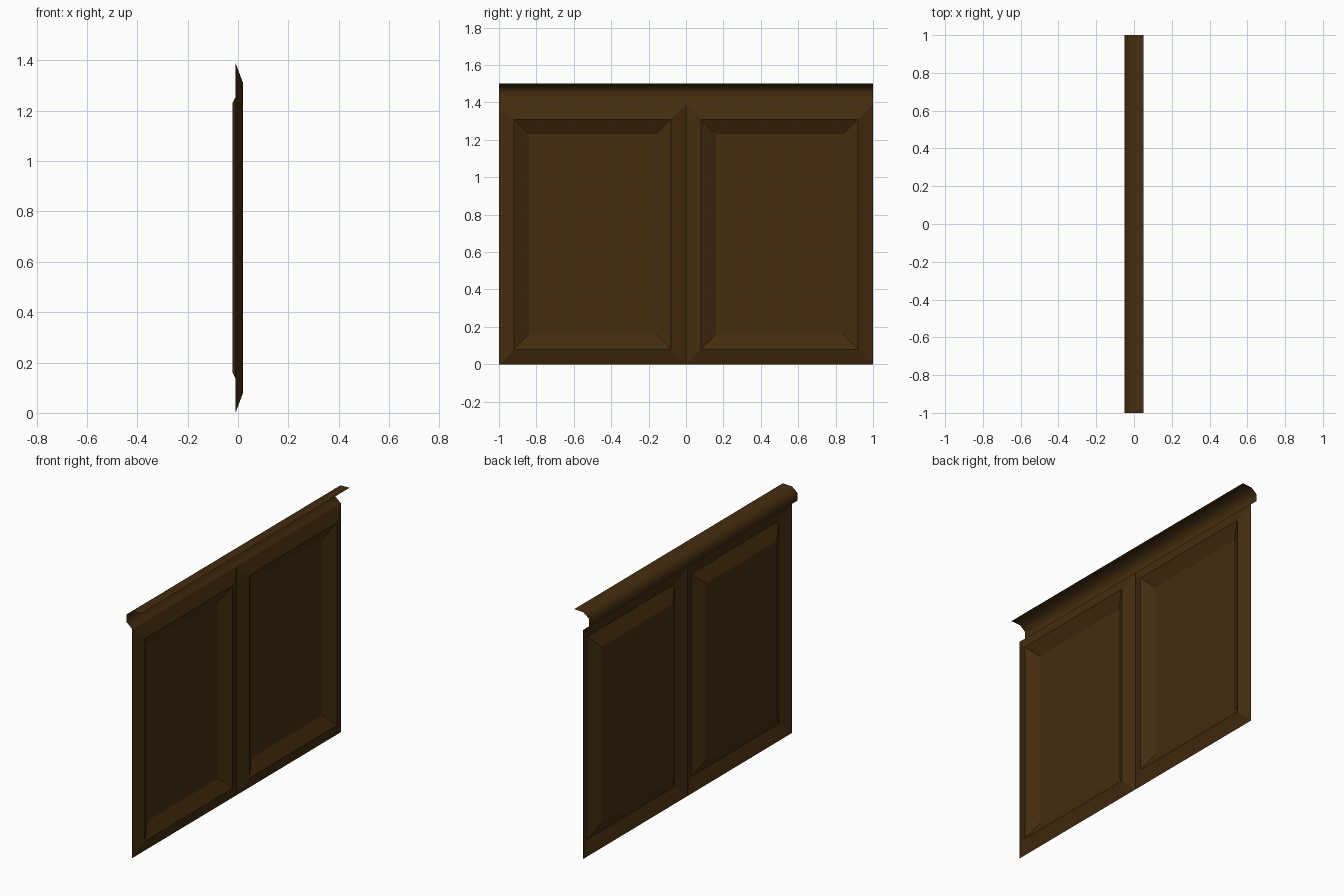
import bpy, bmesh, math

if "Cube" in bpy.data.objects:
    bpy.data.objects.remove(bpy.data.objects["Cube"])

wood = bpy.data.materials.new("dark brown wood")
wood.diffuse_color = (0.058, 0.026, 0.0048, 1.0)
wood.use_nodes = True
wood.node_tree.nodes["Principled BSDF"].inputs["Base Color"].default_value = wood.diffuse_color


def make_object(name, bm):
    mesh = bpy.data.meshes.new(name)
    bm.to_mesh(mesh)
    bm.free()
    mesh.materials.append(wood)
    ob = bpy.data.objects.new(name, mesh)
    bpy.context.collection.objects.link(ob)
    return ob


# Recessed panels: nested rectangles, (inset, depth along x)
TOP = 1.39
RINGS = [(0.0, -0.01), (0.08, 0.02), (0.16, -0.022)]


def panel(name, y0, y1):
    bm = bmesh.new()
    loops = []
    for d, x in RINGS:
        corners = [(y0 + d, d), (y1 - d, d), (y1 - d, TOP - d), (y0 + d, TOP - d)]
        loops.append([bm.verts.new((x, y, z)) for y, z in corners])
    for a, b in zip(loops, loops[1:]):
        for i in range(4):
            j = (i + 1) % 4
            bm.faces.new((a[i], a[j], b[j], b[i]))
    bm.faces.new(loops[-1])
    return make_object(name, bm)


panel("left_panel", -1.0, 0.0)
panel("right_panel", 0.0, 1.0)

# Cap rail: open moulding profile (x, z) swept along y
PROFILE = [(-0.01, 1.39), (-0.05, 1.423), (-0.05, 1.467), (-0.012, 1.497), (0.05, 1.5)]
bm = bmesh.new()
ends = [[bm.verts.new((x, y, z)) for x, z in PROFILE] for y in (-1.0, 1.0)]
for i in range(len(PROFILE) - 1):
    bm.faces.new((ends[0][i], ends[1][i], ends[1][i + 1], ends[0][i + 1]))
for f in bm.faces:
    f.smooth = True
make_object("cap_rail", bm)
